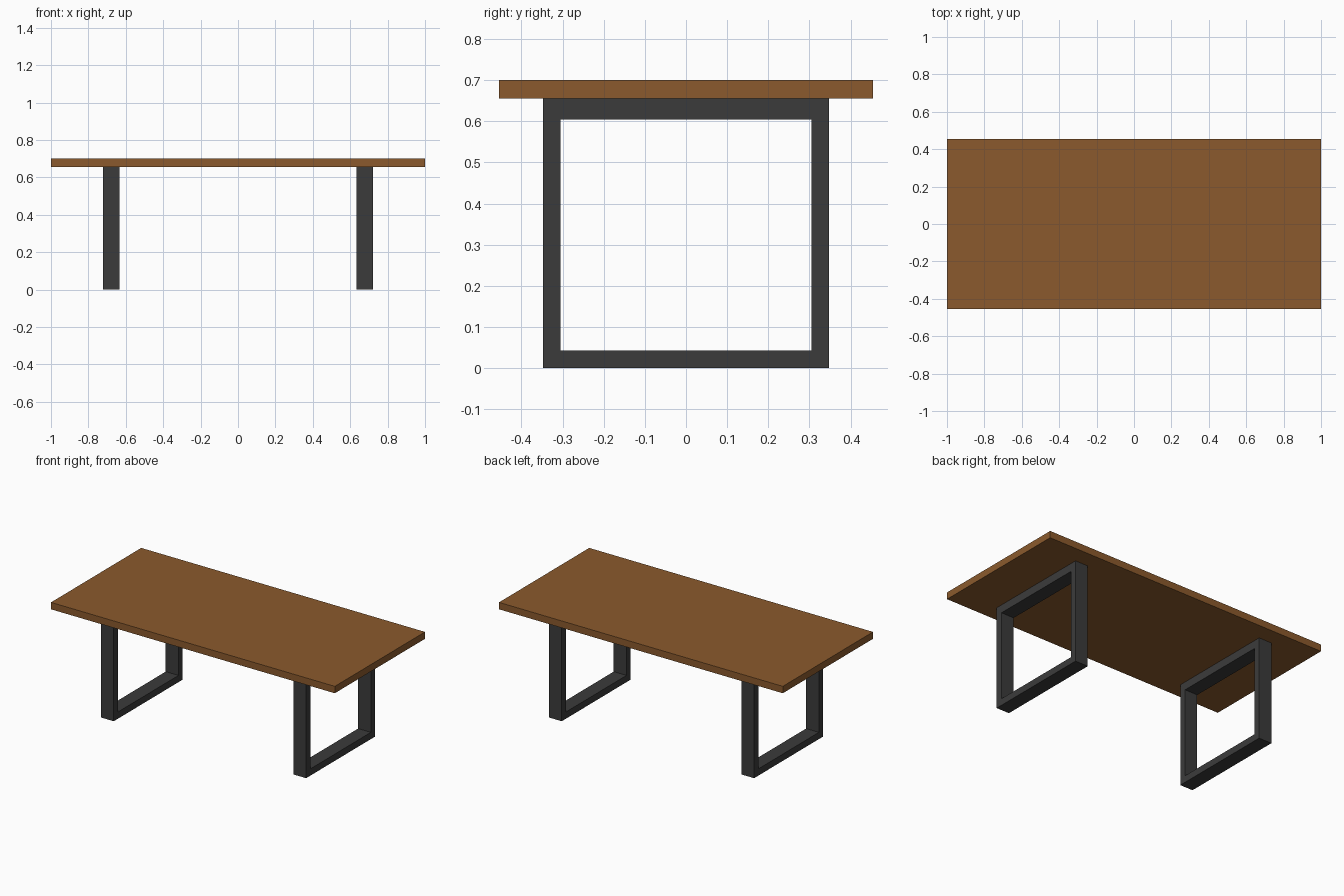
import bpy, bmesh

if "Cube" in bpy.data.objects:
    bpy.data.objects.remove(bpy.data.objects["Cube"])


def material(name, color):
    m = bpy.data.materials.new(name)
    m.diffuse_color = (*color, 1.0)
    m.use_nodes = True
    m.node_tree.nodes["Principled BSDF"].inputs["Base Color"].default_value = m.diffuse_color
    return m


wood = material("brown wood", (0.258, 0.102, 0.026))
metal = material("dark grey metal", (0.044, 0.044, 0.044))


def add_object(name, bm, mat):
    bmesh.ops.recalc_face_normals(bm, faces=bm.faces)
    mesh = bpy.data.meshes.new(name)
    bm.to_mesh(mesh)
    bm.free()
    mesh.materials.append(mat)
    obj = bpy.data.objects.new(name, mesh)
    bpy.context.collection.objects.link(obj)
    return obj


# Tabletop slab
bm = bmesh.new()
bmesh.ops.create_cube(bm, size=1.0)
for v in bm.verts:
    v.co = (v.co.x * 2.0, v.co.y * 0.908, v.co.z * 0.044 + 0.678)
add_object("tabletop", bm, wood)


# Rectangular loop leg frame, extruded along x
def leg_frame(name, x, half_width=0.045):
    outer = [(-0.347, 0.0), (0.347, 0.0), (0.347, 0.655), (-0.347, 0.655)]
    inner = [(-0.305, 0.043), (0.305, 0.043), (0.305, 0.604), (-0.305, 0.604)]
    bm = bmesh.new()
    rings = []
    for side in (-1, 1):
        for loop in (outer, inner):
            rings.append([bm.verts.new((x + side * half_width, y, z)) for y, z in loop])
    o0, i0, o1, i1 = rings
    for a, b in ((o0, i0), (i0, i1), (i1, o1), (o1, o0)):
        for k in range(4):
            n = (k + 1) % 4
            bm.faces.new((a[k], a[n], b[n], b[k]))
    return add_object(name, bm, metal)


leg_frame("left_leg_frame", -0.678)
leg_frame("right_leg_frame", 0.678)
